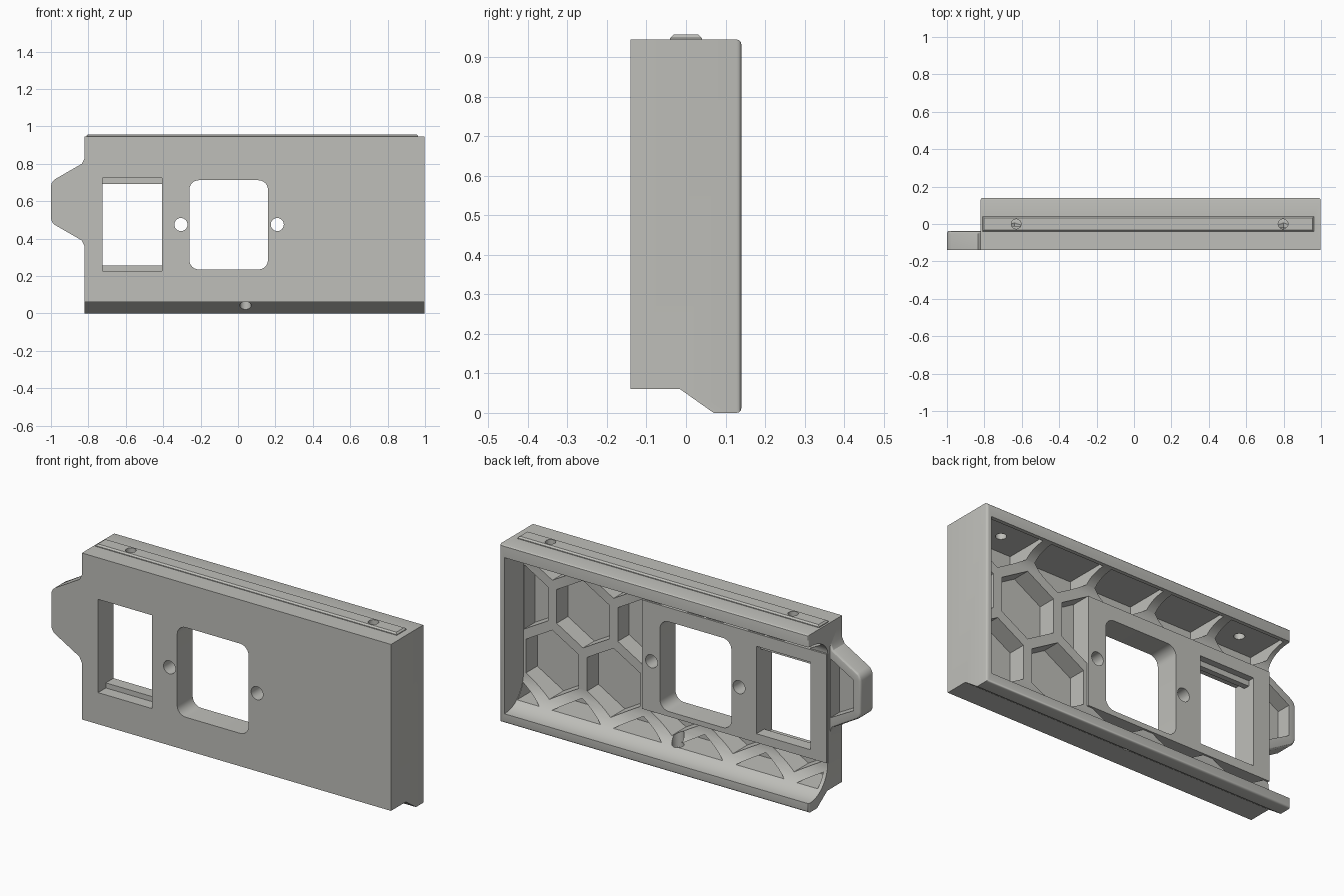
import bpy, bmesh, math
from mathutils import Vector

if "Cube" in bpy.data.objects:
    bpy.data.objects.remove(bpy.data.objects["Cube"])

grey = bpy.data.materials.new("warm grey")
grey.diffuse_color = (0.52, 0.52, 0.49, 1)
grey.use_nodes = True
grey.node_tree.nodes["Principled BSDF"].inputs["Base Color"].default_value = grey.diffuse_color


def prism(name, loops, axis, lo, hi):
    """Extrude closed 2D loops along an axis: x uses (y,z), y uses (x,z), z uses (x,y)."""
    def put(p, t):
        return {"x": (t, p[0], p[1]), "y": (p[0], t, p[1]), "z": (p[0], p[1], t)}[axis]
    bm = bmesh.new()
    for loop in loops:
        a = [bm.verts.new(put(p, lo)) for p in loop]
        b = [bm.verts.new(put(p, hi)) for p in loop]
        bm.faces.new(a)
        bm.faces.new(b)
        for i in range(len(loop)):
            j = (i + 1) % len(loop)
            bm.faces.new((a[i], a[j], b[j], b[i]))
    bmesh.ops.recalc_face_normals(bm, faces=bm.faces)
    me = bpy.data.meshes.new(name)
    bm.to_mesh(me)
    bm.free()
    ob = bpy.data.objects.new(name, me)
    bpy.context.collection.objects.link(ob)
    me.materials.append(grey)
    return ob


def rect(x0, x1, z0, z1):
    return [(x0, z0), (x1, z0), (x1, z1), (x0, z1)]


def arc(cx, cz, rx, rz, a0, a1, n):
    return [(cx + rx * math.cos(math.radians(a0 + (a1 - a0) * i / n)),
             cz + rz * math.sin(math.radians(a0 + (a1 - a0) * i / n))) for i in range(n + 1)]


def circle(cx, cz, r, n=24):
    return arc(cx, cz, r, r, 0, 360, n)[:-1]


def round_rect(x0, x1, z0, z1, r):
    pts = []
    for cx, cz, a in ((x1 - r, z1 - r, 0), (x0 + r, z1 - r, 90),
                      (x0 + r, z0 + r, 180), (x1 - r, z0 + r, 270)):
        pts += arc(cx, cz, r, r, a, a + 90, 6)
    return pts


def bevel(ob, rule, width, segments=3):
    bm = bmesh.new()
    bm.from_mesh(ob.data)
    edges = [e for e in bm.edges if rule(e.verts[0].co, e.verts[1].co)]
    bmesh.ops.bevel(bm, geom=edges, offset=width, segments=segments,
                    affect='EDGES', profile=0.5, clamp_overlap=True)
    bm.to_mesh(ob.data)
    bm.free()


def combine(ob, other, op='DIFFERENCE'):
    m = ob.modifiers.new("combine", 'BOOLEAN')
    m.operation, m.solver, m.object = op, 'EXACT', other
    bpy.context.view_layer.objects.active = ob
    bpy.ops.object.modifier_apply(modifier=m.name)
    bpy.data.objects.remove(other)


L, R, TOP = -0.82, 0.998, 0.945

# Housing: stepped side profile, rounded rear edges
housing = prism("housing", [[(-0.14, 0.06), (-0.015, 0.06), (0.07, 0), (0.14, 0),
                             (0.14, TOP), (-0.14, TOP)]], "x", L, R)
bevel(housing, lambda a, b: a.y > 0.13 and b.y > 0.13, 0.012)

# Rear cavity with scooped floor and ceiling, open at the left end
scoop = [(0.2, 0.05)] + arc(0.13, 0.21, 0.15, 0.16, 270, 180, 12)
scoop += arc(0.13, 0.785, 0.15, 0.095, 180, 90, 12) + [(0.2, 0.88)]
combine(housing, prism("cavity_cutter", [scoop], "x", -1, 0.97))

# Honeycomb pockets
pitch, hexes = 0.36, []
for row in range(4):
    cz = -0.012 + row * pitch * 0.866
    shift = 0.44 if row % 2 else 0.62
    for k in range(-5, 3):
        cx = shift + k * pitch
        hexes.append([(cx + 0.179 * math.sin(math.radians(60 * i)),
                       cz + 0.179 * math.cos(math.radians(60 * i))) for i in range(6)])
pockets = prism("pocket_cutter", hexes, "y", -0.115, 0.12)
combine(pockets, prism("pocket_limit", [rect(-0.8, 0.968, 0.085, 0.9)], "y", -0.2, 0.2), 'INTERSECT')
combine(housing, pockets)

# Side tab, hollow at the back
tab = prism("tab", [[(-0.78, 0.36), (L, 0.36), (-0.835, 0.39), (-1, 0.485), (-1, 0.705),
                     (-0.835, 0.8), (L, 0.83), (-0.78, 0.83)]], "y", -0.14, -0.038)
bevel(tab, lambda a, b: a.x < -0.99 and b.x < -0.99 and abs(a.z - b.z) < 0.01, 0.025)
bevel(tab, lambda a, b: a.y > -0.05 and b.y > -0.05 and min(a.x, b.x) < -0.83, 0.012)
combine(tab, prism("tab_cutter", [[(-0.822, 0.44), (-0.96, 0.515), (-0.96, 0.675),
                                   (-0.822, 0.755)]], "y", -0.115, 0))
combine(housing, tab, 'UNION')

# Thick mounting panel behind the openings
combine(housing, prism("panel", [rect(L + 0.0005, 0.265, 0.208, 0.787)], "y", -0.13, -0.01), 'UNION')

# Socket opening with its two screw holes
combine(housing, prism("socket_cutter", [round_rect(-0.26, 0.16, 0.235, 0.712, 0.05),
                                         circle(-0.305, 0.475, 0.035),
                                         circle(0.21, 0.475, 0.035)], "y", -0.3, 0.1))

# Rectangular window with inner ledges
for z0, z1, y0, y1 in ((0.255, 0.692, -0.3, 0.1), (0.228, 0.724, -0.3, -0.075),
                       (0.257, 0.72, -0.045, 0.1)):
    combine(housing, prism("window_cutter", [rect(-0.725, -0.407, z0, z1)], "y", y0, y1))

# Locating strip on top
strip = prism("top_strip", [rect(-0.81, 0.962, -0.04, 0.04)], "z", TOP - 0.01, 0.957)
bevel(strip, lambda a, b: a.z > 0.95 and b.z > 0.95, 0.008, 1)
combine(housing, strip, 'UNION')

# Pin holes through the top and bottom
combine(housing, prism("top_hole_cutter", [circle(-0.63, 0, 0.026), circle(0.797, 0, 0.026)],
                       "z", 0.8, 1.1))
combine(housing, prism("bottom_hole_cutter", [circle(0.04, 0.01, 0.03)], "z", -0.1, 0.15))

# Smooth shading with crisp edges
bpy.ops.object.select_all(action='DESELECT')
housing.select_set(True)
bpy.context.view_layer.objects.active = housing
bpy.ops.object.shade_smooth_by_angle(angle=math.radians(30))
